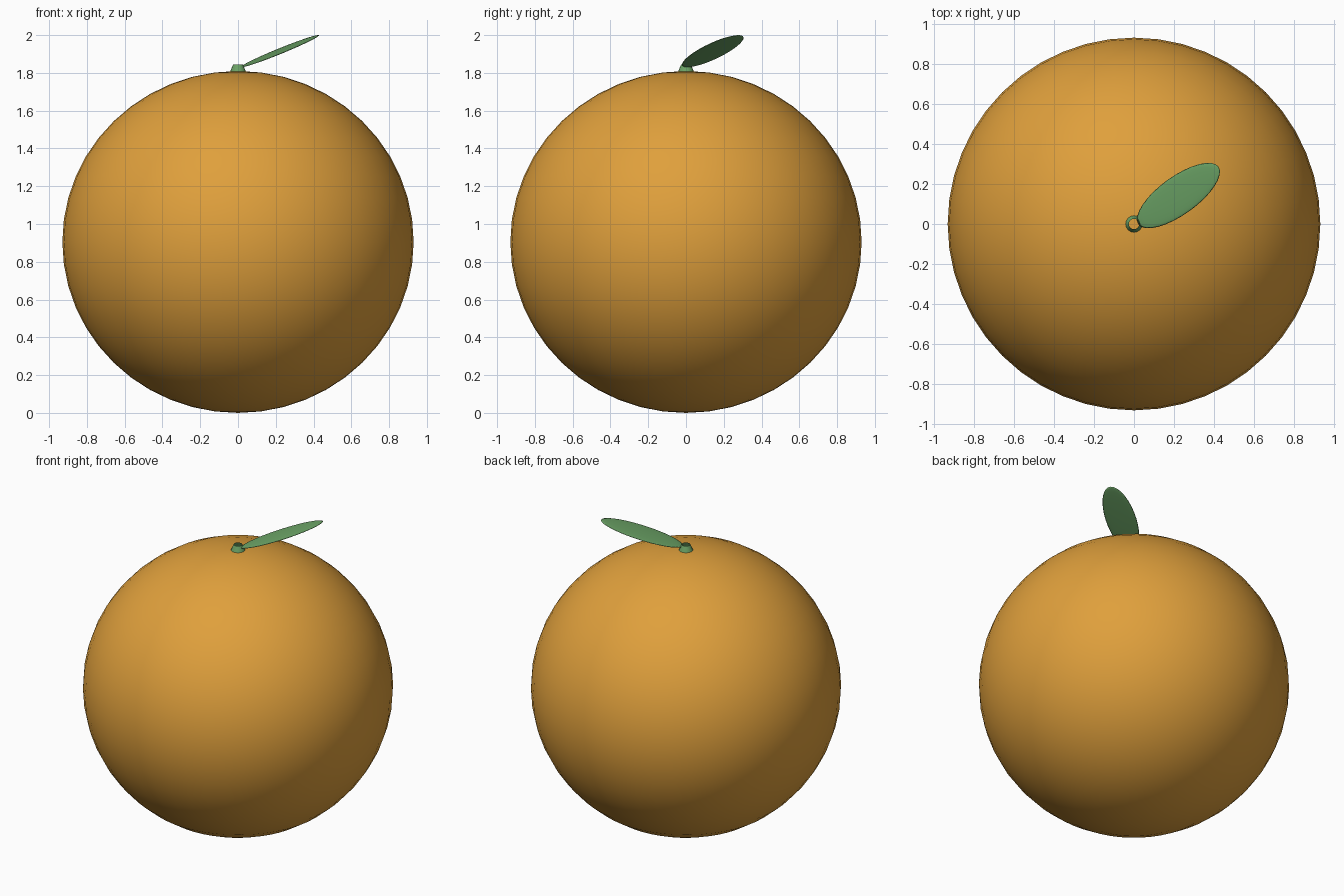
import bpy
import bmesh
import math
from mathutils import Matrix

cube = bpy.data.objects.get("Cube")
if cube:
    bpy.data.objects.remove(cube, do_unlink=True)


def make_material(name, colour):
    mat = bpy.data.materials.new(name)
    mat.use_nodes = True
    mat.diffuse_color = (*colour, 1)
    bsdf = mat.node_tree.nodes["Principled BSDF"]
    bsdf.inputs["Base Color"].default_value = (*colour, 1)
    bsdf.inputs["Roughness"].default_value = 0.7
    return mat


def make_object(name, bm, mat, smooth=True):
    mesh = bpy.data.meshes.new(name)
    bm.to_mesh(mesh)
    bm.free()
    obj = bpy.data.objects.new(name, mesh)
    bpy.context.collection.objects.link(obj)
    mesh.materials.append(mat)
    for poly in mesh.polygons:
        poly.use_smooth = smooth
    return obj


def ellipsoid(segments, rings, size, matrix):
    bm = bmesh.new()
    bmesh.ops.create_uvsphere(bm, u_segments=segments, v_segments=rings, radius=1,
                              matrix=matrix @ Matrix.Diagonal((*size, 1)))
    return bm


orange = make_material("orange peel", (0.74, 0.35, 0.045))
green = make_material("leaf green", (0.145, 0.36, 0.13))

# Fruit: slightly flattened ball
make_object("fruit", ellipsoid(48, 24, (0.93, 0.93, 0.905),
            Matrix.Translation((0, 0, 0.905))), orange)

# Stem: short open tapered collar
bm = bmesh.new()
bmesh.ops.create_cone(bm, cap_ends=False, segments=16, radius1=0.045, radius2=0.026,
                      depth=0.045, matrix=Matrix.Translation((0, 0, 1.822)))
make_object("stem", bm, green)

# Leaf: thin oval turned sideways, then sheared so its tip rises
shear = Matrix.Identity(4)
shear[2][0], shear[2][1] = 0.33, 0.13
place = Matrix.Translation((0.222, 0.142, 1.915)) @ shear @ Matrix.Rotation(math.radians(35.8), 4, "Z")
make_object("leaf", ellipsoid(32, 12, (0.246, 0.095, 0.008), place), green)
